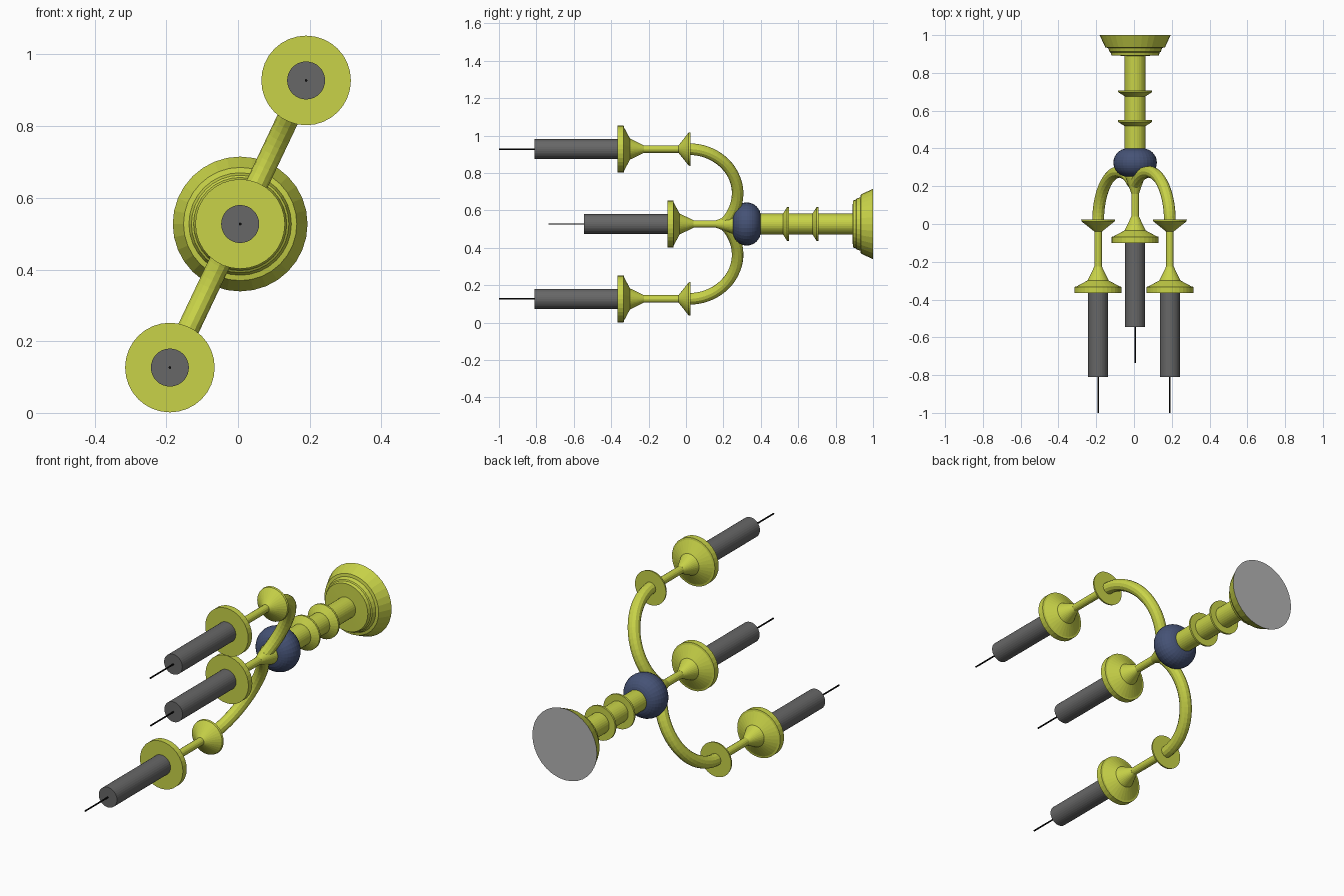
import bpy, bmesh, math
from mathutils import Vector

cube = bpy.data.objects.get("Cube")
if cube:
    bpy.data.objects.remove(cube, do_unlink=True)


def material(name, color):
    m = bpy.data.materials.new(name)
    m.use_nodes = True
    m.diffuse_color = (*color, 1)
    m.node_tree.nodes["Principled BSDF"].inputs["Base Color"].default_value = (*color, 1)
    return m


BRASS = material("yellow brass", (0.58, 0.65, 0.065))
WAX = material("dark grey wax", (0.135, 0.135, 0.135))
BLUE = material("slate blue", (0.06, 0.085, 0.18))
PAD = material("light grey pad", (0.45, 0.45, 0.45))
BLACK = material("black wick", (0.005, 0.005, 0.005))

AXIS = Vector((0.006, 0, 0.527))
ARM_OFFSET = Vector((0.19, 0, 0.4005))


def lathe(name, profile, center, mat, sides=32):
    """Spin (y, radius) points about a y-parallel line and cap both ends."""
    bm = bmesh.new()
    rings = []
    for y, r in profile:
        rings.append([bm.verts.new((r * math.cos(a), y, r * math.sin(a)))
                      for a in (2 * math.pi * i / sides for i in range(sides))])
    for a, b in zip(rings, rings[1:]):
        for i in range(sides):
            j = (i + 1) % sides
            bm.faces.new((a[i], a[j], b[j], b[i]))
    bm.faces.new(rings[0])
    bm.faces.new(rings[-1])
    bmesh.ops.recalc_face_normals(bm, faces=bm.faces)
    mesh = bpy.data.meshes.new(name)
    bm.to_mesh(mesh)
    bm.free()
    mesh.materials.append(mat)
    obj = bpy.data.objects.new(name, mesh)
    obj.location = center
    bpy.context.collection.objects.link(obj)
    return obj


# Stepped foot with a grey underside
foot = lathe("foot", [(1.0, 0.188), (0.935, 0.158), (0.932, 0.143), (0.912, 0.136),
                      (0.908, 0.13), (0.892, 0.125), (0.89, 0.05)], AXIS, BRASS)
foot.data.materials.append(PAD)
for f in foot.data.polygons:
    if f.center.y > 0.999:
        f.material_index = 1

# Shaft with two collars
lathe("shaft", [(0.9, 0.055), (0.3, 0.055)], AXIS, BRASS)
for name, y in (("rear_collar", 0.708), ("front_collar", 0.55)):
    lathe(name, [(y, 0.05), (y, 0.09), (y - 0.01, 0.09), (y - 0.035, 0.05)], AXIS, BRASS)

# Squashed round hub
bulge = [(0.325 + 0.075 * math.cos(t), 0.04 + 0.075 * math.sin(t))
         for t in (math.pi * i / 16 for i in range(17))]
lathe("hub", bulge, AXIS, BLUE)


def candle_holder(prefix, center, pan_y, stem_end):
    """Stem, drip pan, candle and wick; pan_y is the front of the pan."""
    lathe(prefix + "_stem", [(stem_end, 0.02), (pan_y + 0.13, 0.02)], center, BRASS, 16)
    lathe(prefix + "_pan", [(pan_y + 0.14, 0.02), (pan_y + 0.066, 0.056),
                            (pan_y + 0.034, 0.115), (pan_y + 0.032, 0.125),
                            (pan_y, 0.125)], center, BRASS)
    lathe(prefix + "_candle", [(pan_y + 0.01, 0.053), (pan_y - 0.445, 0.053)], center, WAX)
    lathe(prefix + "_wick", [(pan_y - 0.43, 0.004), (pan_y - 0.635, 0.004)], center, BLACK, 8)


# Middle holder with its flared socket
candle_holder("middle", AXIS, -0.1, 0.2)
lathe("middle_socket", [(0.29, 0.052), (0.245, 0.05), (0.16, 0.02)], AXIS, BRASS)


def curved_arm(name, direction):
    """Round tube bending from the hub out to a side holder."""
    reach, bend = ARM_OFFSET.length, 0.262
    curve = bpy.data.curves.new(name, "CURVE")
    curve.dimensions = "3D"
    curve.bevel_depth = 0.031
    curve.bevel_resolution = 4
    curve.use_fill_caps = True
    spline = curve.splines.new("POLY")
    steps = 24
    spline.points.add(steps)
    for i, p in enumerate(spline.points):
        t = math.radians(130) * i / steps
        pos = direction * (reach - bend + bend * math.cos(t))
        pos = pos + Vector((0, 0.014 + bend * math.sin(t), 0))
        p.co = (*pos, 1)
    curve.materials.append(BRASS)
    obj = bpy.data.objects.new(name, curve)
    obj.location = (0, 0, AXIS.z)
    bpy.context.collection.objects.link(obj)
    bpy.ops.object.select_all(action="DESELECT")
    obj.select_set(True)
    bpy.context.view_layer.objects.active = obj
    bpy.ops.object.convert(target="MESH")
    for f in bpy.context.object.data.polygons:
        f.use_smooth = False


# Two opposite side arms
for prefix, s in (("left", 1), ("right", -1)):
    center = Vector((0, 0, AXIS.z)) + ARM_OFFSET * s
    curved_arm(prefix + "_arm", ARM_OFFSET.normalized() * s)
    lathe(prefix + "_cup", [(0.024, 0.09), (0.014, 0.088), (-0.04, 0.02)], center, BRASS)
    candle_holder(prefix, center, -0.365, 0.0)
